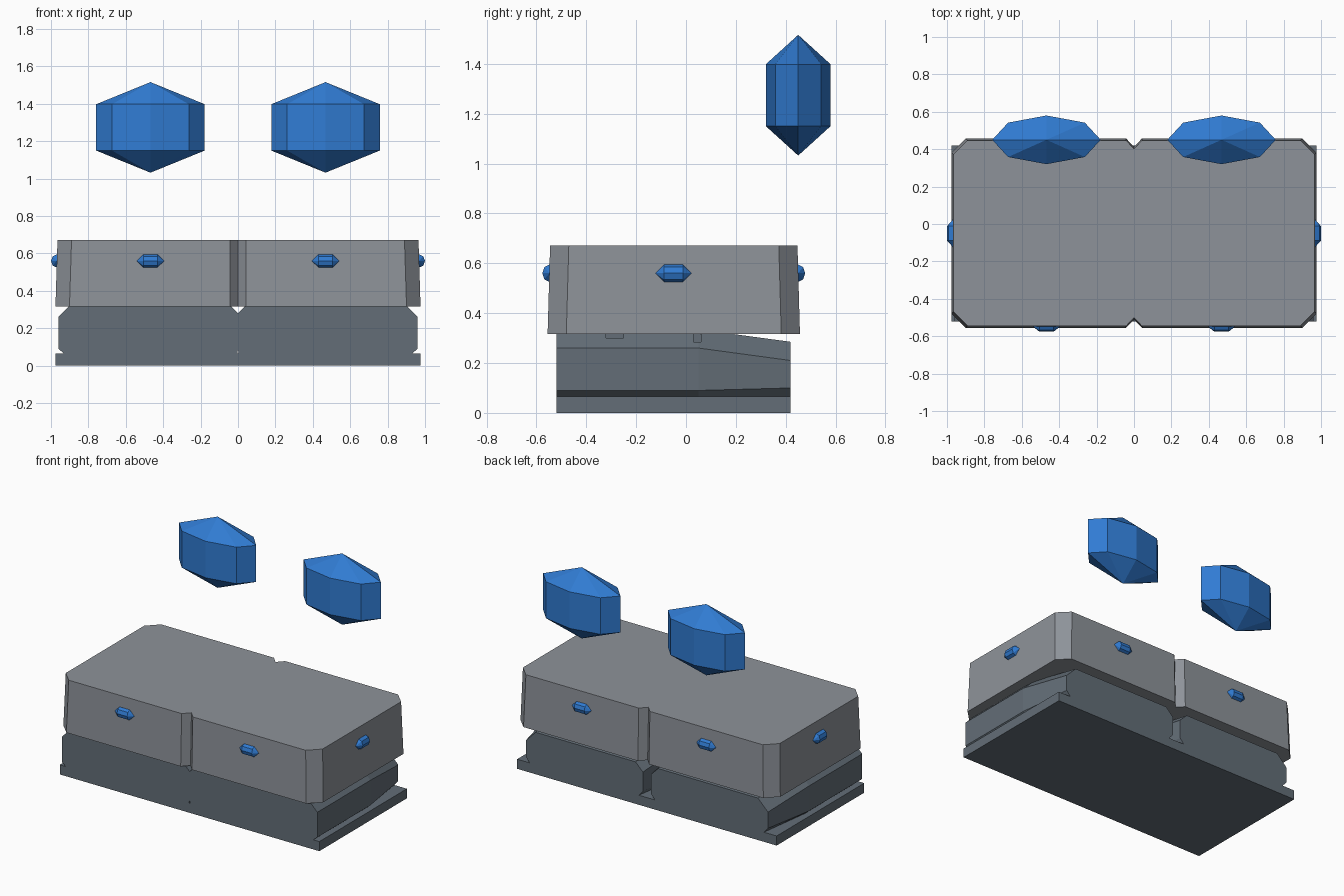
import bpy, bmesh, math
from mathutils import Matrix, Vector

cube = bpy.data.objects.get("Cube")
if cube:
    bpy.data.objects.remove(cube, do_unlink=True)


def material(name, rgb):
    m = bpy.data.materials.new(name)
    m.use_nodes = True
    m.diffuse_color = (*rgb, 1)
    m.node_tree.nodes["Principled BSDF"].inputs["Base Color"].default_value = (*rgb, 1)
    return m


light_stone = material("light stone", (0.27, 0.29, 0.32))
dark_stone = material("dark stone", (0.125, 0.155, 0.185))
blue_crystal = material("blue crystal", (0.03, 0.20, 0.65))


def loft(name, rings, mat, mirror=False):
    """Skin a list of equal-length rings and cap both ends."""
    bm = bmesh.new()
    loops = [[bm.verts.new(p) for p in ring] for ring in rings]
    n = len(loops[0])
    for a, b in zip(loops, loops[1:]):
        for i in range(n):
            j = (i + 1) % n
            bm.faces.new((a[i], a[j], b[j], b[i]))
    bm.faces.new(loops[0])
    bm.faces.new(loops[-1])
    bmesh.ops.recalc_face_normals(bm, faces=bm.faces)
    me = bpy.data.meshes.new(name)
    bm.to_mesh(me)
    bm.free()
    me.materials.append(mat)
    ob = bpy.data.objects.new(name, me)
    bpy.context.collection.objects.link(ob)
    if mirror:
        mod = ob.modifiers.new("mirror", 'MIRROR')
        mod.use_mirror_merge = False
    return ob


def box(name, centre, size, mat):
    (x, y, z), (a, b, c) = centre, [s / 2 for s in size]
    ring = [(-a, -b), (a, -b), (a, b), (-a, b)]
    return loft(name, [[(x + u, y + v, z + w) for u, v in ring] for w in (-c, c)], mat)


# Flat foundation slab
box("base_slab", (0, -0.05, 0.0325), (1.95, 0.94, 0.065), dark_stone)


# Mirrored lower stones: undercut at the foot, bevelled on top, sunk towards the back
def section(y, inner, outer, drop, rise, foot):
    top = 0.335 - drop
    pts = [(inner + foot, 0.065), (inner, 0.09 + rise), (inner, top - 0.055),
           (inner + 0.055, top), (outer - 0.075, top), (outer, top - 0.075),
           (outer, 0.09 + rise), (outer - 0.03, 0.065)]
    return [(x, y, z) for x, z in pts]


lower = loft("lower_stones", [section(-0.52, 0, 0.96, 0, 0, 0.004),
                              section(0.05, 0, 0.96, 0, 0, 0.004),
                              section(0.42, 0.03, 0.91, 0.05, 0.01, 0.03)],
             dark_stone, mirror=True)

# Small chips cut from the upper bevels
for side in (-1, 1):
    for y, z, width, height in ((-0.285, 0.325, 0.07, 0.05), (0.045, 0.32, 0.03, 0.07)):
        cutter = box("chip_cutter", (side * 0.93, y, z), (0.1, width, height), dark_stone)
        cutter.hide_render = True
        cutter.hide_set(True)
        cut = lower.modifiers.new("chip", 'BOOLEAN')
        cut.object = cutter
        cut.solver = 'EXACT'


# Capstone with cut corners and a V groove in each long face
def cap_ring(hx, hy, z):
    quarter = [(0, hy - 0.045), (0.042, hy), (hx - 0.075, hy), (hx, hy - 0.075)]
    right = [(x, -y) for x, y in quarter] + quarter[::-1]
    left = [(-x, y) for x, y in right[::-1] if x > 0]
    return [(x, y - 0.049, z) for x, y in right + left]


loft("capstone", [cap_ring(0.976, 0.506, 0.317), cap_ring(0.965, 0.496, 0.672)], light_stone)


# Eight-sided pointed crystal, its long axis along local z
def crystal(name, radii, shaft, tip, matrix):
    bm = bmesh.new()
    rx, ry = radii
    rings = []
    for z in (-shaft, shaft):
        rings.append([bm.verts.new((rx * math.cos(i * math.tau / 8),
                                    ry * math.sin(i * math.tau / 8), z)) for i in range(8)])
    ends = [bm.verts.new((0, 0, z)) for z in (-tip, tip)]
    for i in range(8):
        j = (i + 1) % 8
        bm.faces.new((rings[0][i], rings[0][j], rings[1][j], rings[1][i]))
        for ring, end in zip(rings, ends):
            bm.faces.new((ring[i], ring[j], end))
    bmesh.ops.recalc_face_normals(bm, faces=bm.faces)
    bm.transform(matrix)
    me = bpy.data.meshes.new(name)
    bm.to_mesh(me)
    bm.free()
    me.materials.append(blue_crystal)
    bpy.context.collection.objects.link(bpy.data.objects.new(name, me))


# Floating crystals and the small ones set into the capstone walls
along_x = Matrix.Rotation(math.pi / 2, 4, 'Y')
along_y = Matrix.Rotation(math.pi / 2, 4, 'X')
for side, word in ((1, "left"), (-1, "right")):
    x = side * 0.468
    crystal("floating_crystal_" + word, (0.29, 0.13), 0.124, 0.242,
            Matrix.Translation((x, 0.45, 1.274)))
    for y, face in ((-0.548, "front"), (0.45, "back")):
        crystal(f"{face}_gem_{word}", (0.035, 0.028), 0.038, 0.073,
                Matrix.Translation((x, y, 0.56)) @ along_x)
    crystal("end_gem_" + word, (0.031, 0.035), 0.038, 0.073,
            Matrix.Translation((side * 0.969, -0.05, 0.56)) @ along_y)
